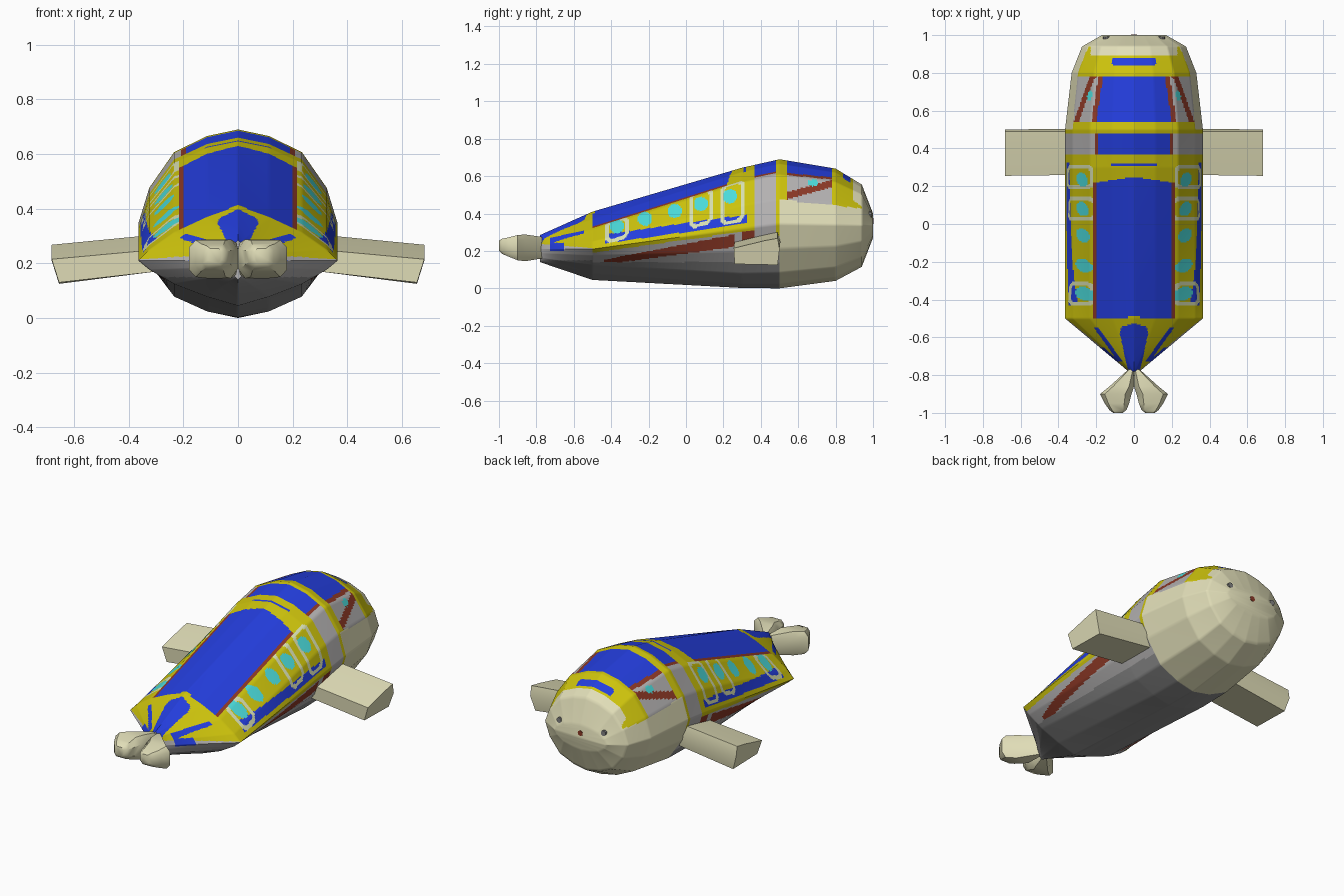
import bpy, bmesh, math
from mathutils import Vector

if "Cube" in bpy.data.objects:
    bpy.data.objects.remove(bpy.data.objects["Cube"])


def srgb(r, g, b):
    f = lambda c: c / 12.92 if c <= 0.04045 else ((c + 0.055) / 1.055) ** 2.4
    return tuple(f(c / 255) for c in (r, g, b)) + (1,)


COLOURS = {
    "cream": (225, 222, 184), "blue": (36, 62, 222), "yellow": (205, 195, 12),
    "red": (140, 56, 38), "grey": (180, 178, 178), "dark_grey": (142, 142, 142),
    "cyan": (75, 220, 220), "pale": (214, 222, 178), "eye_grey": (130, 130, 130),
}
MATS = {}
for n, c in COLOURS.items():
    MATS[n] = bpy.data.materials.new(n)
    MATS[n].diffuse_color = srgb(*c)
NAMES = list(COLOURS)


def loft(name, rings, rule, angle=30):
    """Skin closed rings, cap both ends, colour each face with rule(centre)."""
    bm = bmesh.new()
    vs = [[bm.verts.new(p) for p in r] for r in rings]
    n = len(rings[0])
    for a, b in zip(vs, vs[1:]):
        for i in range(n):
            j = (i + 1) % n
            bm.faces.new((a[i], a[j], b[j], b[i]))
    bm.faces.new(vs[0])
    bm.faces.new(vs[-1])
    bmesh.ops.recalc_face_normals(bm, faces=bm.faces)
    for f in bm.faces:
        f.material_index = NAMES.index(rule(f.calc_center_median()))
    me = bpy.data.meshes.new(name)
    bm.to_mesh(me)
    bm.free()
    for m in NAMES:
        me.materials.append(MATS[m])
    ob = bpy.data.objects.new(name, me)
    bpy.context.collection.objects.link(ob)
    bpy.ops.object.select_all(action='DESELECT')
    ob.select_set(True)
    bpy.context.view_layer.objects.active = ob
    bpy.ops.object.shade_smooth_by_angle(angle=math.radians(angle))
    return ob


# Painted body markings
def paint(p):
    u, y, z = abs(p.x), p.y, p.z
    if y > 0.5:                                   # head
        if y > 0.95 or z < 0.475 - 0.11 * (y - 0.5):
            return "cream"
        if y > 0.78:
            if u < 0.115 and 0.842 < y < 0.877:
                return "blue"
            return "cream" if y > 0.89 and u < 0.23 else "yellow"
        if y < 0.54:
            return "yellow"
        edge = 0.2 - 0.15 * (y - 0.54)
        if u < edge:
            return "blue"
        if u < edge + 0.025:
            return "red"
        if ((y - 0.68) / 0.03) ** 2 + ((z - 0.563) / 0.018) ** 2 < 1:
            return "cyan"
        return "red" if abs(z - 0.495 - 0.27 * (y - 0.54)) < 0.019 else "grey"
    if y < -0.5:                                  # rear taper
        if z < 0.15:
            return "dark_grey"
        if -0.73 < y < -0.65 and 0.2 < z < 0.243:
            return "blue"
        if z < 0.215 - 0.08 * (y + 0.5):
            return "grey"
        if y < -0.525 - 0.3 * u and u < 0.075 - 0.22 * abs(y + 0.58):
            return "blue"
        s = 0.2 + 0.72 * (y + 0.55)
        return "blue" if -0.73 < y < -0.55 and abs(u - s) < 0.012 else "yellow"
    if z < 0.14:
        return "dark_grey"
    stripe = 0.325 + 0.14 * y
    if y > 0.37:                                  # shoulder
        if y > 0.48:
            return "yellow" if z > 0.28 else "grey"
        if z > 0.45 and u < 0.21:
            return "blue" if u < 0.19 else "red"
        return "grey"
    if z > stripe and u < 0.22:                   # back panel
        if y > 0.25 - 0.15 * u:
            return "blue" if 0.307 < y < 0.322 and u < 0.12 else "yellow"
        if y < -0.485 and u < 0.03:
            return "yellow"
        return "blue" if u < 0.202 else "red"
    if z < stripe - 0.065:                        # lower flank
        w = 0.012 + 0.03 * (y + 0.45)
        if -0.44 < y < 0.26 and abs(z - 0.212 - 0.165 * y) < w:
            return "red"
        return "red" if y > 0.3 and z > 0.2 else "grey"
    line = 0.43 + 0.265 * y                       # window row
    for wy in (-0.37, -0.22, -0.06, 0.08, 0.235):
        if math.hypot(y - wy, z - 0.43 - 0.265 * wy) < 0.038:
            return "cyan"
    for dy, lo, hi in ((0.08, 0.12, 0.075), (0.25, 0.15, 0.075), (-0.37, 0.08, 0.045)):
        dz = z - line
        a = abs(y - dy) - 0.064
        b = abs(dz - (hi - lo) / 2) - (hi + lo) / 2
        d = max(a, b, (a + b + 0.025) * 0.7)
        if -0.02 < d < 0:
            return "pale"
    if abs(z - stripe) < 0.024 and -0.43 < y < 0.33:
        return "blue"
    return "yellow"


# Body stations: y, half width, bottom, middle, top, round (0) to diamond (1)
STATIONS = [(-0.78, 0.03, 0.14, 0.21, 0.285, 0.4), (-0.5, 0.365, 0.045, 0.21, 0.41, 1),
            (0.3, 0.365, 0.002, 0.32, 0.645, 0), (0.5, 0.365, 0.0, 0.345, 0.69, 0),
            (0.8, 0.33, 0.04, 0.34, 0.64, 0), (0.94, 0.275, 0.115, 0.337, 0.555, 0),
            (1.0, 0.17, 0.27, 0.335, 0.40, 0)]
FX = (0, 0.31, 0.64, 0.89, 1)
ROUND = (1, 0.93, 0.76, 0.38, 0)
DIAMOND = (1, 0.80, 0.52, 0.2, 0)
SUB = 14


def section(st):
    y, w, lo, mid, hi, k = st
    q = [(FX[i], ROUND[i] * (1 - k) + DIAMOND[i] * k) for i in range(5)]
    pts = q + [(a, -b) for a, b in q[-2::-1]]
    pts += [(-a, b) for a, b in pts[-2:0:-1]]
    key = [Vector((a * w, y, mid + b * ((hi - mid) if b > 0 else (mid - lo)))) for a, b in pts]
    return [key[i].lerp(key[(i + 1) % 16], s / SUB) for i in range(16) for s in range(SUB)]


rings = []
for a, b in zip(STATIONS, STATIONS[1:]):
    n = max(2, round((b[0] - a[0]) / 0.0067))
    ra, rb = section(a), section(b)
    rings += [[p.lerp(q, i / n) for p, q in zip(ra, rb)] for i in range(n)]
rings.append(section(STATIONS[-1]))
loft("body", rings, paint, 50)

cream = lambda p: "cream"

# Side flippers: root and tip profiles (y, z), thin at the front and thick behind
ROOT = [(0.26, 0.25), (0.26, 0.17), (0.49, 0.17), (0.505, 0.25), (0.49, 0.305), (0.42, 0.29)]
TIP = [(0.255, 0.215), (0.26, 0.13), (0.49, 0.125), (0.5, 0.21), (0.49, 0.268), (0.42, 0.255)]
TIP_X = [0.682, 0.655, 0.655, 0.682, 0.682, 0.682]
for side, s in (("left", -1), ("right", 1)):
    loft(side + "_flipper", [[(s * 0.3, y, z) for y, z in ROOT],
                             [(s * x, y, z) for x, (y, z) in zip(TIP_X, TIP)]], cream)

# Tail lobes: y, inner x, outer x, bottom, top
LOBE = [(-0.77, 0, 0.03, 0.16, 0.275), (-0.86, 0, 0.13, 0.145, 0.288),
        (-0.9, 0.013, 0.18, 0.15, 0.285), (-0.95, 0.026, 0.155, 0.17, 0.272),
        (-0.985, 0.04, 0.13, 0.185, 0.265), (-1.0, 0.06, 0.11, 0.2, 0.255)]
BOX = [(0, 0.25), (0.2, 0), (0.85, 0), (1, 0.2), (1, 0.8), (0.85, 1), (0.2, 1), (0, 0.75)]
for side, s in (("left", -1), ("right", 1)):
    loft(side + "_tail_lobe", [[(s * (a + (b - a) * i), y, c + (d - c) * j) for i, j in BOX]
                               for y, a, b, c, d in LOBE], cream, 40)

# Eyes and nose: small discs set into the face
for name, x, z, front, col in (("left_eye", -0.147, 0.395, 0.993, "eye_grey"),
                               ("right_eye", 0.147, 0.395, 0.993, "eye_grey"),
                               ("nose", 0, 0.36, 1.002, "red")):
    loft(name, [[(x + 0.016 * math.cos(t * math.pi / 5), y, z + 0.016 * math.sin(t * math.pi / 5))
                 for t in range(10)] for y in (front - 0.02, front)], lambda p, c=col: c)

for m in bpy.data.materials:
    if m.users and not m.is_grease_pencil:
        m.use_nodes = True
        m.node_tree.nodes["Principled BSDF"].inputs["Base Color"].default_value = m.diffuse_color
